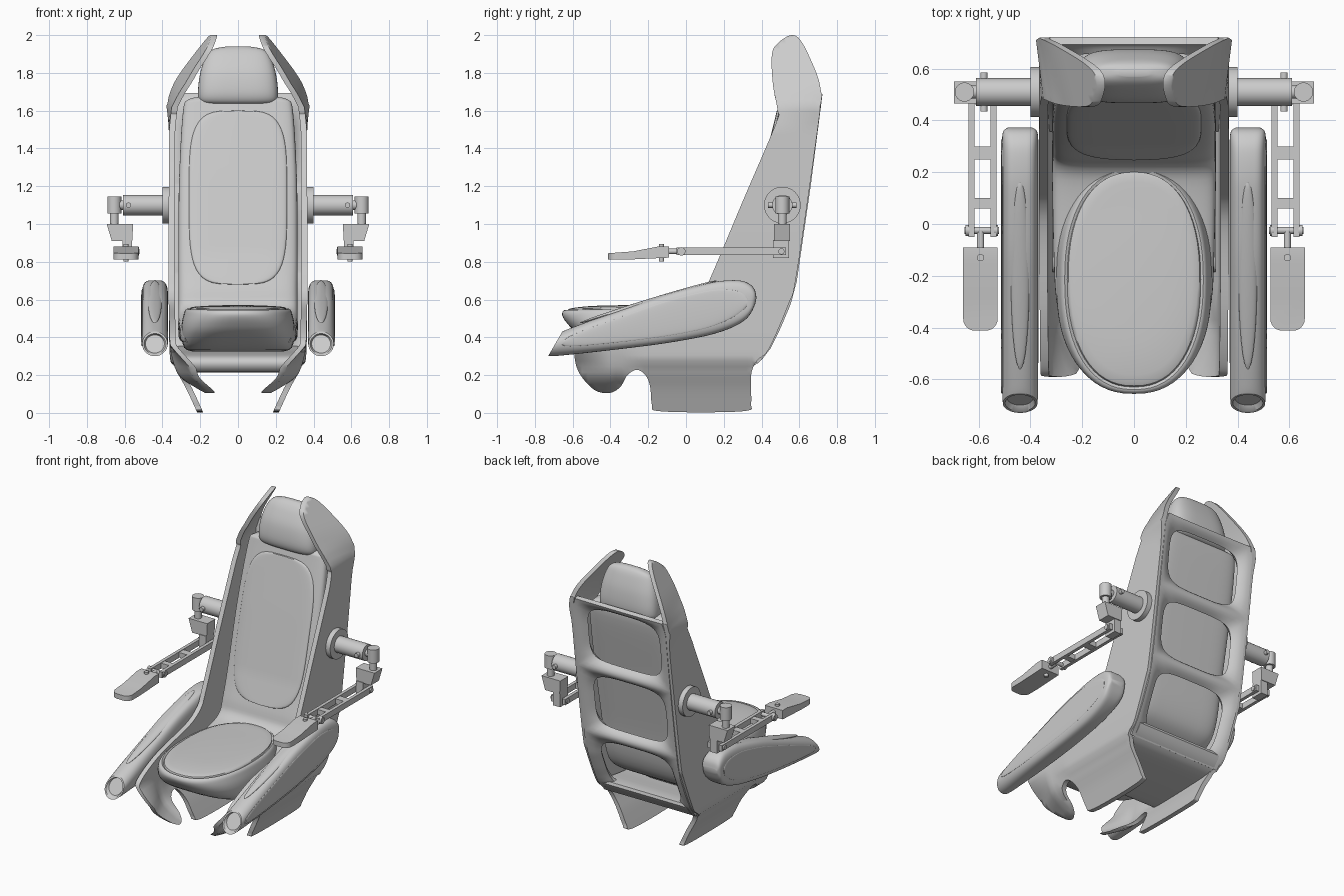
import bpy, bmesh, math
from mathutils import Vector, Matrix
from mathutils.geometry import delaunay_2d_cdt

if "Cube" in bpy.data.objects:
    bpy.data.objects.remove(bpy.data.objects["Cube"])


def make(name, bm, mirror=False, angle=35, thick=0):
    bmesh.ops.recalc_face_normals(bm, faces=bm.faces)
    me = bpy.data.meshes.new(name)
    bm.to_mesh(me)
    bm.free()
    me.shade_smooth()
    me.set_sharp_from_angle(angle=math.radians(angle))
    ob = bpy.data.objects.new(name, me)
    bpy.context.collection.objects.link(ob)
    if thick:
        s = ob.modifiers.new("thickness", 'SOLIDIFY')
        s.thickness, s.offset = thick, 0
        ob.modifiers.new("split", 'EDGE_SPLIT').split_angle = math.radians(50)
    if mirror:
        ob.modifiers.new("mirror", 'MIRROR').use_mirror_merge = False
    return ob


def smooth(P, k=4, closed=False):
    """Catmull-Rom through tuples of any length."""
    n, out = len(P), []
    for i in range(n if closed else n - 1):
        g = (lambda j: P[j % n]) if closed else (lambda j: P[max(0, min(n - 1, j))])
        a, b, c, d = g(i - 1), g(i), g(i + 1), g(i + 2)
        for s in range(k):
            t = s / k
            out.append(tuple(0.5 * (2*q + (r - p)*t + (2*p - 5*q + 4*r - u)*t*t + (3*q - p - 3*r + u)*t**3)
                             for p, q, r, u in zip(a, b, c, d)))
    return out if closed else out + [P[-1]]


def loft(name, rings, cx=0, mirror=False, segs=48, angle=40):
    """Rings: (y1, z1, y2, z2, half width, superellipse power)."""
    bm, prev = bmesh.new(), None
    for k, (y1, z1, y2, z2, w, n) in enumerate(rings):
        ring = []
        for i in range(segs):
            c, s = (math.cos(i * math.tau / segs), math.sin(i * math.tau / segs))
            c, s = (math.copysign(abs(v) ** (2 / n), v) for v in (c, s))
            ring.append(bm.verts.new((cx + w * c, (y1 + y2)/2 + (y1 - y2)/2*s, (z1 + z2)/2 + (z1 - z2)/2*s)))
        if prev:
            for i in range(segs):
                j = (i + 1) % segs
                bm.faces.new((prev[i], prev[j], ring[j], ring[i]))
        if k in (0, len(rings) - 1):
            bm.faces.new(ring)
        prev = ring
    return make(name, bm, mirror, angle)


def box(name, x0, x1, y0, y1, z0, z1):
    bm = bmesh.new()
    bmesh.ops.create_cube(bm, size=1, matrix=Matrix.Translation(((x0+x1)/2, (y0+y1)/2, (z0+z1)/2))
                          @ Matrix.Diagonal((x1-x0, y1-y0, z1-z0, 1)))
    return make(name, bm, True)


def cyl(name, p, q, r, segs=32):
    p, q = Vector(p), Vector(q)
    bm = bmesh.new()
    m = Matrix.Translation((p + q)/2) @ (q - p).to_track_quat('Z', 'Y').to_matrix().to_4x4()
    bmesh.ops.create_cone(bm, cap_ends=True, segments=segs, radius1=r, radius2=r, depth=(q - p).length, matrix=m)
    return make(name, bm, True)


def prism(pts, a, b, axis='X'):
    bm = bmesh.new()
    pos = (lambda u, v, t: (t, u, v)) if axis == 'X' else (lambda u, v, t: (u, t, v))
    A, B = ([bm.verts.new(pos(u, v, t)) for u, v in pts] for t in (a, b))
    bm.faces.new(A)
    bm.faces.new(B)
    for i in range(len(pts)):
        j = (i + 1) % len(pts)
        bm.faces.new((A[i], A[j], B[j], B[i]))
    return bm


def lerp(T, z):
    for (a, u), (b, v) in zip(T, T[1:]):
        if z <= b:
            return u + (v - u) * max(0, (z - a)/(b - a))
    return T[-1][1]


def clamp(t):
    return max(0, min(1, t))


# Half width of the shell at a given y, z
BODY = smooth([(0, .2), (.13, .26), (.25, .322), (.4, .35), (1.5, .35), (1.64, .342), (1.78, .28), (1.9, .205), (2, .14)], 4)
HOOK = smooth([(.09, .13), (.14, .22), (.2, .3), (.3, .336), (.4, .347), (.6, .35)], 4)


def shell_x(y, z):
    x = lerp(BODY, z) - .25 * clamp((z - 1.5)/.25) * (.6 - y)
    t = clamp((-.22 - y)/.12)
    hook = lerp(HOOK, z) - .45 * max(0, -.4 - y) * clamp((.36 - z)/.12)
    return x + (hook - x) * t if z < .6 else x


# Side panels with head wings, feet and front hooks
outline = [(.56, 2), (.615, 1.96), (.69, 1.8), (.715, 1.7), (.715, 1.64), (.655, 1.2), (.58, .7), (.545, .58),
           (.44, .34), (.375, .275), (.345, .2), (.345, .05), (.325, .012), (.1, .003), (-.15, .01), (-.18, .04),
           (-.19, .14), (-.215, .2), (-.26, .228), (-.31, .2), (-.35, .135), (-.41, .105), (-.49, .125),
           (-.57, .22), (-.59, .33), (-.55, .4), (-.35, .49), (-.05, .56), (.08, .63), (.14, .74), (.3, 1.12),
           (.475, 1.53), (.485, 1.6), (.46, 1.74), (.455, 1.9), (.49, 1.96)]
rim = [Vector(p) for p in smooth(outline, 6, True)]
grid = [Vector((-.61 + .03*i, .005 + .03*j)) for i in range(46) for j in range(67)]
pts, _, tris, *_ = delaunay_2d_cdt(rim + grid, [], [list(range(len(rim)))], 1, 1e-5)
bm = bmesh.new()
used = {i: bm.verts.new((0, *pts[i])) for i in sorted({i for t in tris for i in t})}
for t in tris:
    bm.faces.new([used[i] for i in t])
ext = bmesh.ops.extrude_face_region(bm, geom=bm.faces[:], use_keep_orig=True)
outer = {v for v in ext["geom"] if isinstance(v, bmesh.types.BMVert)}
for v in bm.verts:
    v.co.x = shell_x(v.co.y, v.co.z) + (.015 if v in outer else -.017)
make("side_panel", bm, True, 60)

# Back frame with three rounded windows
REAR = [(.26, .36), (.34, .43), (.45, .485), (.58, .54), (.7, .572), (1.2, .645), (1.69, .708)]
bm = bmesh.new()
N = 64
for z0, z1 in ((.27, .74), (.74, 1.21), (1.21, 1.69)):
    prev = None
    for k in range(5):
        t, ring = k/4, []
        for i in range(N):
            c, s = math.cos(i*math.tau/N), math.sin(i*math.tau/N)
            m, e = max(abs(c), abs(s)), (abs(c)**4 + abs(s)**4)**.25
            u = c/m*(1 - t) + c/e*.8*t
            v = s/m*(1 - t) + s/e*.84*t
            z = (z0 + z1)/2 + (z1 - z0)/2*v
            y = lerp(REAR, z)
            ring.append(bm.verts.new((u*min(.348, lerp(BODY, z)), y - .035*t*t, z)))
        if prev:
            for i in range(N):
                j = (i + 1) % N
                bm.faces.new((prev[i], prev[j], ring[j], ring[i]))
        prev = ring
bmesh.ops.remove_doubles(bm, verts=bm.verts, dist=.0005)
make("back_frame", bm, False, 60, .03)

# Under-seat pan joining the sides
pan = smooth([(.43, .35), (.36, .25), (.2, .225), (-.1, .215), (-.17, .23), (-.18, .28), (-.1, .31), (.2, .33)], 4, True)
make("under_pan", prism(pan, -.315, .315))

# Back cushion flowing into the seat tub, and its raised pad
loft("back_cushion", smooth([(.54, 1.675, .59, 1.67, .2, 4), (.51, 1.66, .63, 1.65, .265, 6), (.492, 1.6, .64, 1.58, .292, 6),
     (.405, 1.25, .57, 1.22, .312, 6), (.31, .85, .49, .81, .316, 6), (.25, .66, .44, .54, .316, 6),
     (.215, .57, .35, .42, .316, 6), (.1, .525, .16, .37, .316, 6), (-.25, .47, -.25, .36, .305, 5),
     (-.38, .45, -.38, .36, .28, 5)], 5))
FRONT = [(.66, .25), (.85, .31), (1.25, .405), (1.62, .496)]
pad = []
for i in range(33):
    t = -math.cos(math.pi * i/32)
    z = 1.14 + .46*t
    pad.append((lerp(FRONT, z) - .01, z, lerp(FRONT, z) + .04, z, max(.02, .26*(1 - t**4)**.25), 5))
loft("back_pad", pad)

# Headrest
loft("headrest", smooth([(.53, 1.632, .6, 1.632, .15, 3), (.485, 1.645, .66, 1.65, .203, 3.5), (.467, 1.7, .675, 1.7, .212, 3.5),
     (.48, 1.8, .665, 1.8, .2, 3.2), (.515, 1.88, .64, 1.885, .172, 3), (.545, 1.922, .62, 1.925, .135, 3),
     (.57, 1.94, .6, 1.94, .06, 2.5)], 5))

# Seat cushion with a rim and a groove
loft("seat_cushion", smooth([(-.3, .325, .18, .325, .24, 4), (-.42, .345, .22, .345, .285, 4), (-.57, .42, .22, .42, .3, 3),
     (-.63, .475, .215, .475, .298, 2.6), (-.655, .515, .215, .525, .288, 2.4), (-.652, .537, .21, .547, .28, 2.35),
     (-.64, .545, .21, .558, .268, 2.3), (-.63, .538, .2, .555, .258, 2.3), (-.612, .553, .19, .565, .245, 2.3),
     (-.5, .566, .08, .567, .17, 2.2), (-.35, .57, -.07, .57, .08, 2), (-.23, .571, -.2, .571, .01, 2)], 3), segs=64)

# Lower armrests with a recessed nose, outer panel and top pad
arm = [(-.655, .43, -.73, .3, .067, 2), (-.62, .445, -.68, .302, .069, 2.1), (-.5, .49, -.55, .315, .07, 2.6),
       (-.3, .56, -.33, .34, .07, 3.5), (-.1, .63, -.12, .367, .07, 4), (.1, .683, .07, .4, .07, 4),
       (.2, .7, .17, .425, .07, 4), (.29, .7, .25, .455, .07, 4), (.34, .68, .31, .49, .07, 4),
       (.365, .65, .345, .53, .065, 4), (.373, .61, .368, .58, .05, 4)]
nose = [(-.645, .413, -.7, .317, .05, 2), (-.66, .42, -.724, .309, .058, 2)]
loft("armrest", nose + smooth(arm, 5), .44, True)
panel = []
for i, (y1, z1, y2, z2, w, n) in enumerate(smooth(arm[1:9], 4)):
    k = .36 * math.sin(math.pi * (i + .3)/28.6) ** .4
    my, mz = (y1 + y2)/2, (z1 + z2)/2
    panel.append((my + (y1 - y2)*k, mz + (z1 - z2)*k, my - (y1 - y2)*k, mz - (z1 - z2)*k, .006, 2))
loft("armrest_outer_panel", panel, .508, True)
bm = bmesh.new()
bmesh.ops.create_uvsphere(bm, u_segments=32, v_segments=16, radius=1, matrix=Matrix.Translation((.44, -.2, .588))
                          @ Matrix.Rotation(.3, 4, 'X') @ Matrix.Diagonal((.036, .38, .014, 1)))
make("armrest_top_pad", bm, True)

# Upper control arms: shoulder, knuckle and drop link
cyl("shoulder_flange", (.35, .51, 1.1), (.4, .51, 1.1), .097, 48)
cyl("shoulder_tube", (.39, .51, 1.1), (.61, .51, 1.1), .054)
cyl("shoulder_pin", (.58, .435, 1.1), (.58, .585, 1.1), .014)
cyl("knuckle_axle", (.6, .51, 1.1), (.64, .51, 1.1), .025)
cyl("knuckle", (.655, .51, 1.055), (.655, .51, 1.145), .037)
cyl("knuckle_shaft", (.655, .51, .99), (.655, .51, 1.06), .023)
make("elbow_block", prism([(.555, 1), (.695, 1), (.668, .91), (.56, .91)], .465, .55, 'Y'), True)
box("drop_link", .56, .612, .46, .545, .82, .915)
cyl("drop_link_pin", (.525, .505, .855), (.648, .505, .855), .016)

# Ladder-like forearm
for x in (.532, .617):
    box("forearm_rail", x, x + .022, -.05, .53, .835, .875)
for y0, y1 in ((.25, .3), (.06, .1)):
    box("forearm_rung", .55, .62, y0, y1, .838, .872)
cyl("wrist_pin", (.522, -.025, .855), (.655, -.025, .855), .013)
for x in (.525, .636):
    cyl("wrist_cap", (x, -.025, .855), (x + .016, -.025, .855), .022)
cyl("wrist_shaft", (.593, -.025, .855), (.593, -.1, .855), .014)

# Hand paddle with rounded tip
bm = prism([(-.09, .822), (-.09, .882), (-.14, .882), (-.28, .855), (-.412, .845), (-.412, .812), (-.3, .812)], .527, .66)
tip = [e for e in bm.edges if all(v.co.y < -.4 for v in e.verts) and abs(e.verts[0].co.x - e.verts[1].co.x) < .01]
bmesh.ops.bevel(bm, geom=tip, offset=.045, segments=6, profile=.5, affect='EDGES')
make("hand_paddle", bm, True)
cyl("paddle_pin", (.593, -.13, .802), (.593, -.13, .895), .014)
